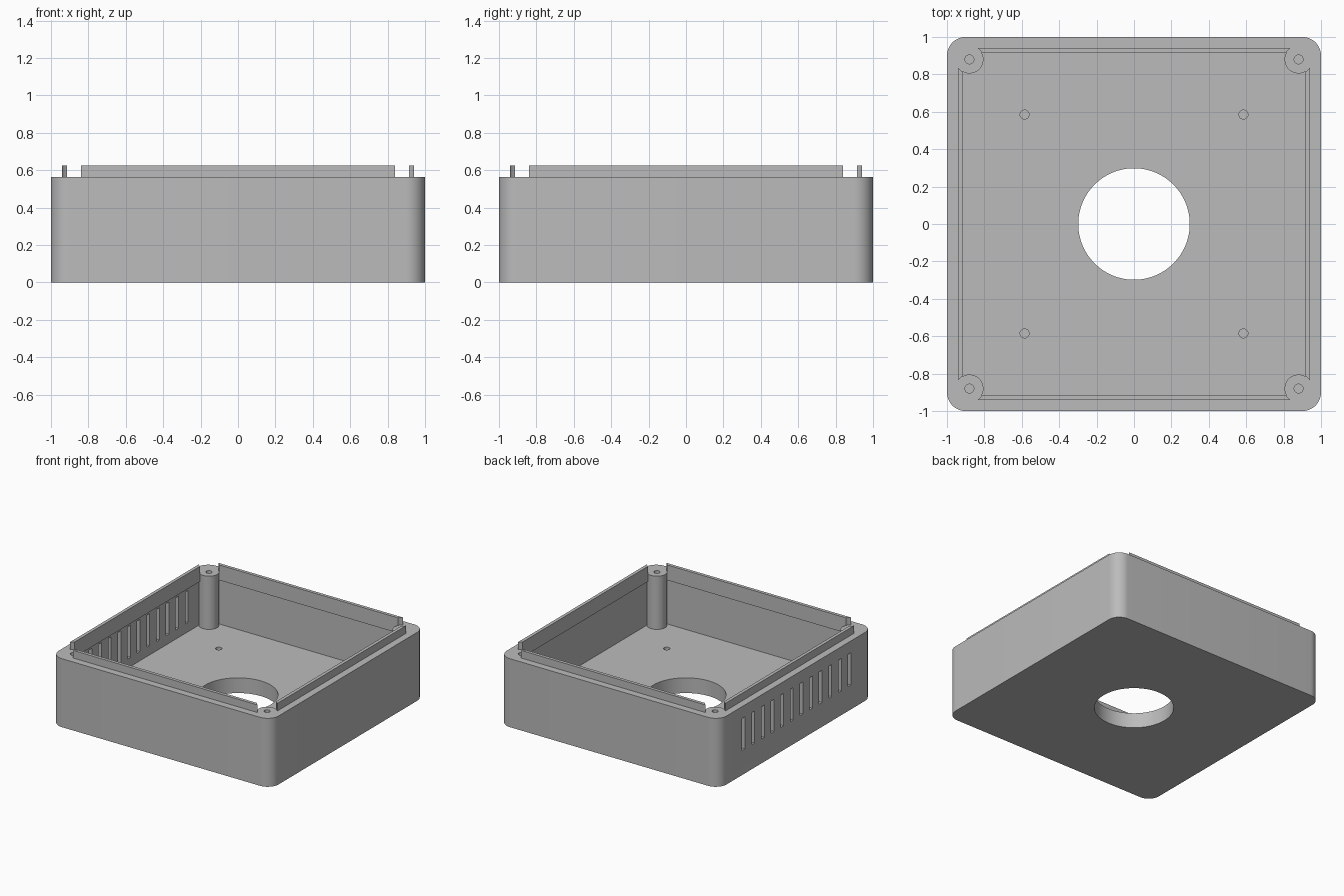
import bpy, bmesh, math

if "Cube" in bpy.data.objects:
    bpy.data.objects.remove(bpy.data.objects["Cube"], do_unlink=True)

# Main dimensions
WALL_TOP, LIP_TOP, LIP_BOTTOM, FLOOR = 0.5625, 0.625, 0.5, 0.125
INNER, LIP_INNER = 0.942, 0.915
POST, POST_R, SCREW_R = 0.88, 0.075, 0.024

grey = bpy.data.materials.new("plain grey")
grey.use_nodes = True
grey.diffuse_color = (0.5, 0.5, 0.5, 1)
grey.node_tree.nodes["Principled BSDF"].inputs["Base Color"].default_value = (0.5, 0.5, 0.5, 1)


def prism(name, outline, z0, z1):
    """Extrude a flat outline from z0 to z1."""
    bm = bmesh.new()
    face = bm.faces.new([bm.verts.new((x, y, z0)) for x, y in outline])
    top = bmesh.ops.extrude_face_region(bm, geom=[face])["geom"]
    bmesh.ops.translate(bm, vec=(0, 0, z1 - z0),
                        verts=[v for v in top if isinstance(v, bmesh.types.BMVert)])
    bmesh.ops.recalc_face_normals(bm, faces=bm.faces)
    mesh = bpy.data.meshes.new(name)
    bm.to_mesh(mesh)
    bm.free()
    mesh.materials.append(grey)
    obj = bpy.data.objects.new(name, mesh)
    bpy.context.collection.objects.link(obj)
    return obj


def circle(cx, cy, r, n=48):
    return [(cx + r * math.cos(2 * math.pi * i / n), cy + r * math.sin(2 * math.pi * i / n))
            for i in range(n)]


def rounded_square(half, r, steps=12):
    pts = []
    for q, (sx, sy) in enumerate([(1, 1), (-1, 1), (-1, -1), (1, -1)]):
        for i in range(steps + 1):
            a = math.pi / 2 * (q + i / steps)
            pts.append((sx * (half - r) + r * math.cos(a), sy * (half - r) + r * math.sin(a)))
    return pts


def rectangle(x0, x1, y0, y1):
    return [(x0, y0), (x1, y0), (x1, y1), (x0, y1)]


def combine(obj, other, operation="DIFFERENCE"):
    mod = obj.modifiers.new("combine", "BOOLEAN")
    mod.operation, mod.solver, mod.object = operation, "EXACT", other
    bpy.context.view_layer.objects.active = obj
    bpy.ops.object.modifier_apply(modifier=mod.name)
    bpy.data.objects.remove(other, do_unlink=True)


corners = [(sx, sy) for sx in (-1, 1) for sy in (-1, 1)]

# Open tray with rounded corners
case = prism("case", rounded_square(1, 0.1), 0, WALL_TOP)
combine(case, prism("cavity", rounded_square(INNER, 0.04), FLOOR, 1))

# Corner screw posts, standing into the floor
for sx, sy in corners:
    combine(case, prism("post", circle(sx * POST, sy * POST, POST_R), FLOOR / 2, WALL_TOP), "UNION")

# Blind screw holes in the posts and floor, and the large centre opening
for sx, sy in corners:
    combine(case, prism("screw_hole", circle(sx * POST, sy * POST, SCREW_R, 24), 0.25, 1))
    combine(case, prism("floor_hole", circle(sx * 0.585, sy * 0.585, SCREW_R, 24), 0.05, 0.3))
combine(case, prism("centre_hole", circle(0, 0, 0.298, 96), -0.1, 0.3))

# Row of ventilation slots through one wall
for i in range(12):
    y = -0.695 + 0.125 * i
    combine(case, prism("slot", rectangle(-1.1, -0.925, y - 0.019, y + 0.019), 0.2, 0.465))

# Locating lips along each wall, trimmed round the posts
lips = [case]
for side, name in enumerate(["right", "back", "left", "front"]):
    lip = prism(name + "_lip", rectangle(LIP_INNER, INNER, -0.86, 0.86), LIP_BOTTOM, LIP_TOP)
    for sy in (-1, 1):
        combine(lip, prism("trim", circle(POST, sy * POST, POST_R), 0.4, 0.8))
    lip.rotation_euler.z = side * math.pi / 2
    lips.append(lip)

# Smooth the round surfaces, keep edges crisp
bpy.ops.object.select_all(action="DESELECT")
for obj in lips:
    obj.select_set(True)
bpy.context.view_layer.objects.active = case
bpy.ops.object.shade_smooth_by_angle(angle=math.radians(30))
